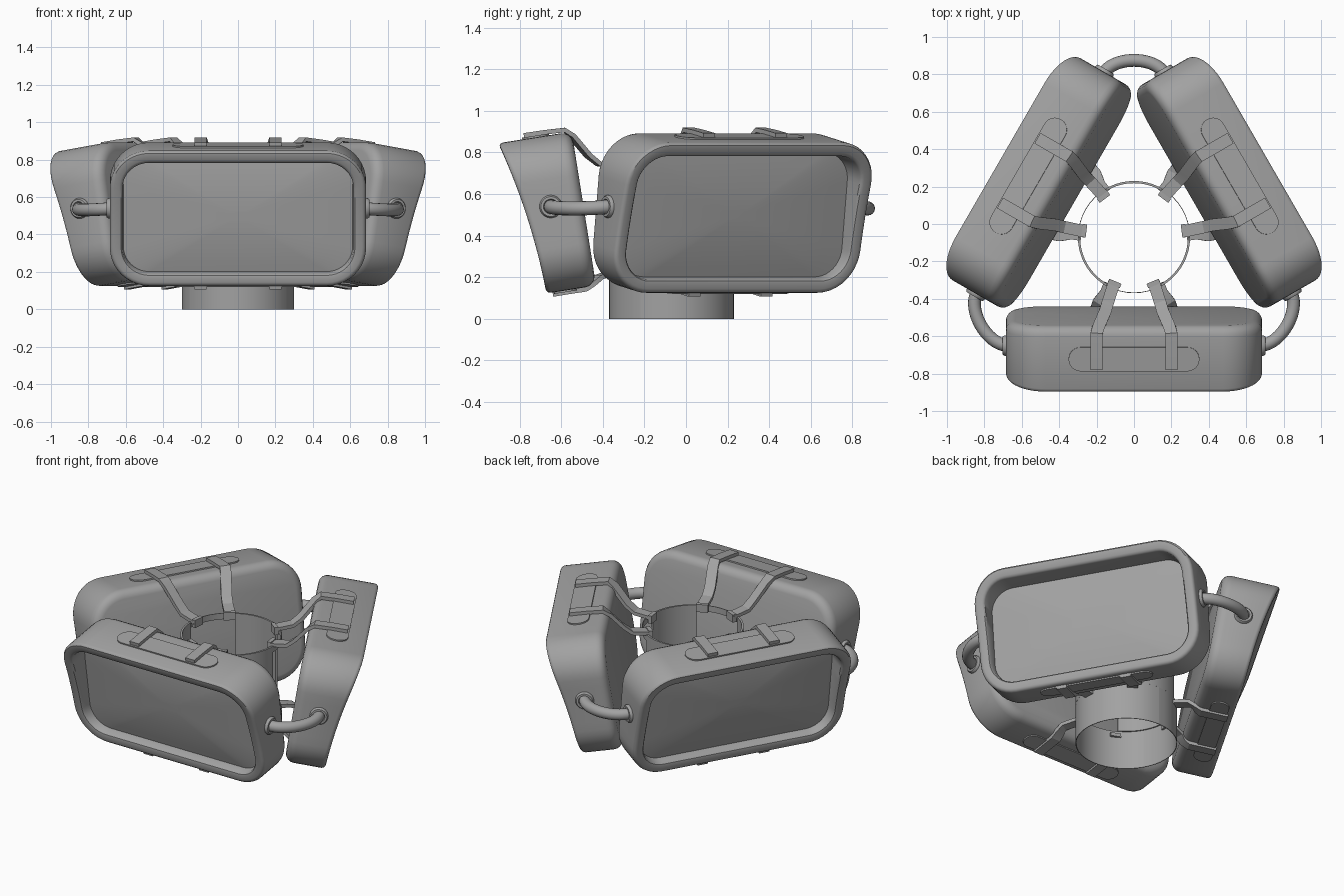
import bpy, bmesh, math
from mathutils import Matrix, Vector

cube = bpy.data.objects.get("Cube")
if cube:
    bpy.data.objects.remove(cube, do_unlink=True)

grey = bpy.data.materials.new("plain_grey")
grey.use_nodes = True
grey.diffuse_color = (0.36, 0.36, 0.36, 1)
grey.node_tree.nodes["Principled BSDF"].inputs["Base Color"].default_value = grey.diffuse_color

CENTRE = Vector((0, -0.07, 0))
TILT = math.radians(9)
HALF_W, HALF_H, CORNER = 0.685, 0.375, 0.21

# Housing frame: x sideways, y up the tilted back, z out towards the screen
UP = Vector((0, -math.sin(TILT), math.cos(TILT)))
OUT = Vector((0, -math.cos(TILT), -math.sin(TILT)))
HOUSING = Matrix.Translation((0, -0.491, 0.53)) @ Matrix(
    ((1, 0, 0), (0, UP.y, OUT.y), (0, UP.z, OUT.z))).to_4x4()


def place(name, bm, matrix=Matrix(), angle=35):
    """Turn a bmesh into three objects spaced evenly around the centre."""
    bm.transform(matrix)
    bmesh.ops.recalc_face_normals(bm, faces=bm.faces)
    me = bpy.data.meshes.new(name)
    bm.to_mesh(me)
    bm.free()
    me.materials.append(grey)
    me.shade_smooth()
    me.set_sharp_from_angle(angle=math.radians(angle))
    for k, side in enumerate(("front", "left", "right")):
        ob = bpy.data.objects.new(f"{side}_{name}", me)
        ob.matrix_world = (Matrix.Translation(CENTRE) @ Matrix.Rotation(k * math.tau / 3, 4, "Z")
                           @ Matrix.Translation(-CENTRE))
        bpy.context.collection.objects.link(ob)


def loft(bm, rings, closed=True):
    """Skin a list of equally long point rings."""
    rows = [[bm.verts.new(p) for p in ring] for ring in rings]
    n = len(rows[0])
    for a, b in zip(rows, rows[1:]):
        for i in range(n if closed else n - 1):
            j = (i + 1) % n
            bm.faces.new((a[i], a[j], b[j], b[i]))
    return rows


def rounded_outline(inset):
    """Rounded rectangle with subdivided upright sides."""
    r = CORNER - inset
    cx, cy = HALF_W - CORNER, HALF_H - CORNER
    pts = []
    for q, (sx, sy) in enumerate(((1, 1), (-1, 1), (-1, -1), (1, -1))):
        for i in range(11):
            a = (q + i / 10) * math.pi / 2
            pts.append((sx * cx + r * math.cos(a), sy * cy + r * math.sin(a)))
        if q % 2:
            x = sx * (HALF_W - inset)
            pts += [(x, sy * cy * (1 - 2 * i / 6)) for i in range(1, 6)]
    return pts


def front_depth(v):
    return 0.276 + 0.155 * v + 0.17 * v * v


# Screen housing: rounded back, swept front rim, recessed opening
bm = bmesh.new()
rings = []
for inset, depth in ((0.05, 0), (0.03, 0.005), (0.013, 0.018), (0.003, 0.035), (0, 0.055)):
    rings.append([(x, y, depth) for x, y in rounded_outline(inset)])
for inset, drop in ((0, 0.022), (0.004, 0.01), (0.012, 0.002), (0.022, 0),
                    (0.05, 0), (0.06, 0.003), (0.067, 0.012)):
    rings.append([(x, y, front_depth(y) - drop) for x, y in rounded_outline(inset)])
rings.append([(x, y, 0.185) for x, y in rounded_outline(0.072)])
rows = loft(bm, rings)
bm.faces.new(rows[0])
place("housing", bm, HOUSING)

# Slightly domed screen
bm = bmesh.new()
rows = loft(bm, [[(x * s, y * s, 0.185 + 0.03 * (1 - s * s)) for x, y in rounded_outline(0.072)]
                 for s in (1, 0.85, 0.7, 0.5, 0.3, 0.1)])
bm.faces.new(rows[-1])
place("screen", bm, HOUSING)


# Capsule plates above and below each housing
def capsule_plate(name, sign, depth, radius):
    bm = bmesh.new()
    outline = []
    for side in (1, -1):
        for i in range(13):
            a = -math.pi / 2 + math.pi * i / 12
            outline.append((side * (0.35 - radius + radius * math.cos(a)),
                            depth + side * radius * math.sin(a)))
    rows = loft(bm, [[(x, sign * (HALF_H + h), z) for x, z in outline] for h in (-0.005, 0.008)])
    bm.faces.new(rows[1])
    place(name, bm, HOUSING)


capsule_plate("top_plate", 1, 0.175, 0.065)
capsule_plate("bottom_plate", -1, 0.15, 0.055)


# Flat straps joining the housings to the central tube
def strap(name, path, width, thick):
    for side, label in ((1, "a"), (-1, "b")):
        pts = [Vector((side * x, y, z)) for x, y, z in path]
        bm = bmesh.new()
        rings = []
        for i, p in enumerate(pts):
            t = (pts[min(i + 1, len(pts) - 1)] - pts[max(i - 1, 0)]).normalized()
            across = t.cross(Vector((0, 0, 1)))
            across = Vector((abs(across.x), across.y * (1 if across.x > 0 else -1), 0)).normalized()
            up = across.cross(t).normalized() * thick / 2
            w = across * width / 2
            rings.append((p - w - up, p + w - up, p + w + up, p - w + up))
        rows = loft(bm, rings)
        bm.faces.new(rows[0])
        bm.faces.new(rows[-1])
        place(f"{name}_{label}", bm, angle=25)


strap("top_strap", ((0.2, -0.78, 0.882), (0.2, -0.68, 0.897), (0.2, -0.585, 0.908),
                    (0.19, -0.55, 0.88), (0.155, -0.47, 0.785), (0.14, -0.42, 0.745),
                    (0.105, -0.31, 0.73)), 0.065, 0.022)
strap("bottom_strap", ((0.2, -0.64, 0.117), (0.2, -0.56, 0.13), (0.2, -0.48, 0.142),
                       (0.2, -0.45, 0.165), (0.19, -0.42, 0.2), (0.15, -0.37, 0.218),
                       (0.13, -0.32, 0.22)), 0.065, 0.022)

# Small clips hooking the straps over the tube rim
for side, label in ((1, "a"), (-1, "b")):
    bm = bmesh.new()
    bmesh.ops.create_cube(bm, size=1, matrix=Matrix.Translation((side * 0.104, -0.318, 0.725))
                          @ Matrix.Rotation(side * 0.4, 4, "Z") @ Matrix.Diagonal((0.07, 0.025, 0.05, 1)))
    place(f"clip_{label}", bm)


# Central tube: full base and rim bands with an upright wall between screens
def wall(name, start, end, z0, z1, thick):
    bm = bmesh.new()
    rings = []
    for i in range(17):
        a = math.radians(start + (end - start) * i / 16)
        d = Vector((math.cos(a), math.sin(a), 0))
        rings.append([CENTRE + d * r + Vector((0, 0, z))
                      for r, z in ((0.3, z0), (0.3, z1), (0.3 - thick, z1), (0.3 - thick, z0))])
    rows = loft(bm, rings)
    bm.faces.new(rows[0])
    bm.faces.new(rows[-1])
    place(name, bm)


wall("tube_base", 210, 330, 0, 0.25, 0.004)
wall("tube_upright", 300, 360, 0.25, 0.73, 0.012)
wall("tube_rim", 210, 330, 0.69, 0.73, 0.004)

# Curved connecting pipe between neighbouring housings
side_z, side_y = 0.54, -0.65
turn = Matrix.Rotation(math.tau / 3, 3, "Z")
p0 = Vector((0.67, side_y, side_z))
p3 = turn @ (Vector((-0.67, side_y, side_z)) - CENTRE) + CENTRE
p1 = p0 + Vector((0.115, 0, -0.012))
p2 = p3 + turn @ Vector((-0.115, 0, -0.012))
bm = bmesh.new()
rings = []
for i in range(21):
    t = i / 20
    s = 1 - t
    p = s**3 * p0 + 3 * s * s * t * p1 + 3 * s * t * t * p2 + t**3 * p3
    d = (s * s * (p1 - p0) + 2 * s * t * (p2 - p1) + t * t * (p3 - p2)).normalized()
    side = d.cross(Vector((0, 0, 1))).normalized()
    up = side.cross(d)
    rings.append([p + 0.034 * (side * math.cos(a) + up * math.sin(a))
                  for a in (math.tau * k / 16 for k in range(16))])
loft(bm, rings)
place("pipe", bm)

# Collars where the pipes enter the housings
for side, label in ((1, "a"), (-1, "b")):
    bm = bmesh.new()
    rings = []
    for r, x in ((0.055, 0.68), (0.055, 0.692), (0.048, 0.702), (0.036, 0.702), (0.032, 0.69)):
        rings.append([(side * x, side_y + r * math.cos(a), side_z + r * math.sin(a))
                      for a in (math.tau * k / 24 for k in range(24))])
    loft(bm, rings)
    place(f"collar_{label}", bm)
